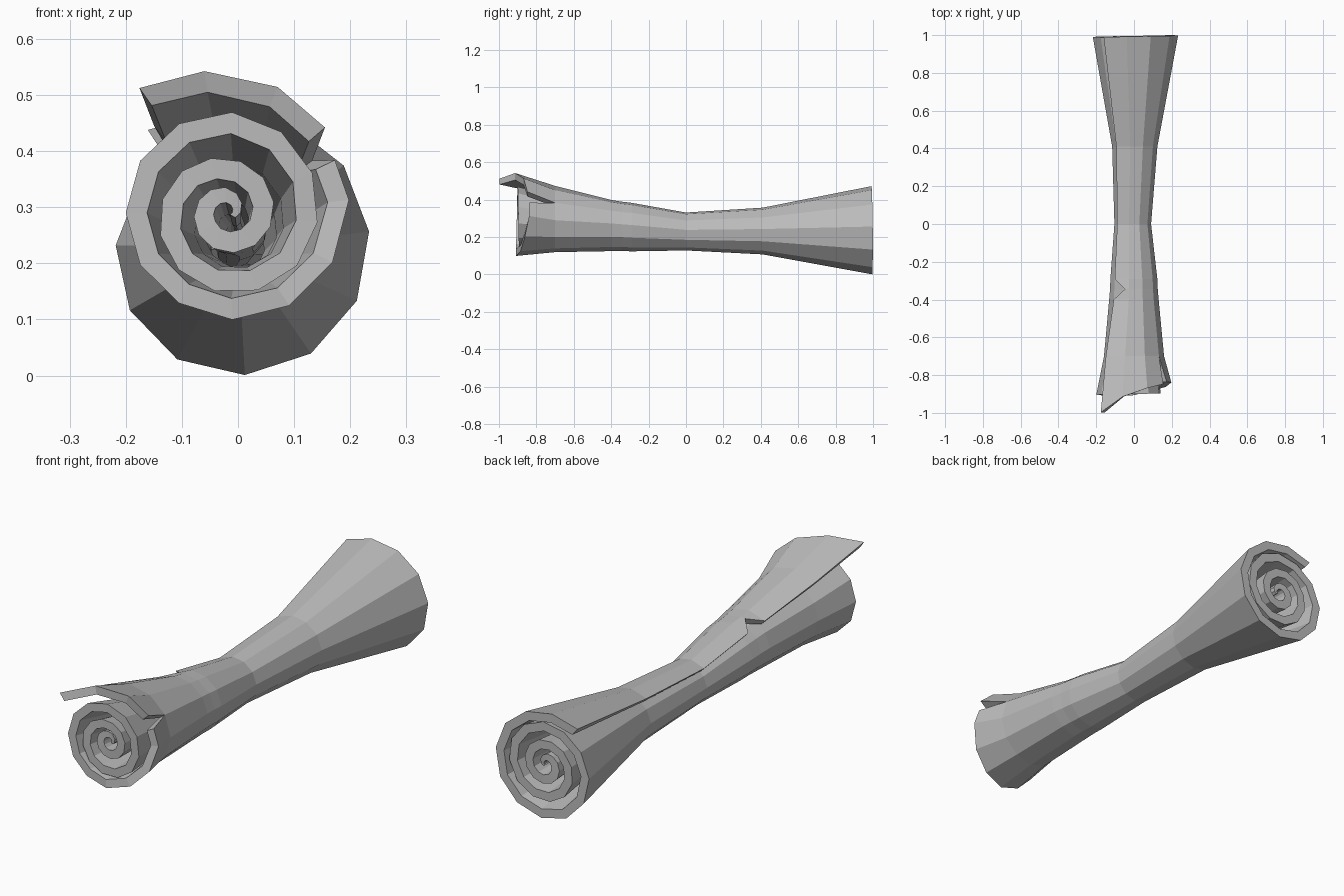
import bpy
import bmesh
from math import sin, cos, radians

if "Cube" in bpy.data.objects:
    bpy.data.objects.remove(bpy.data.objects["Cube"], do_unlink=True)

paper = bpy.data.materials.new("grey parchment")
paper.use_nodes = True
grey = (0.5, 0.5, 0.5, 1)
paper.diffuse_color = grey
paper.node_tree.nodes["Principled BSDF"].inputs["Base Color"].default_value = grey


def sample(table, t):
    """Linear interpolation in a list of (position, value)."""
    if t <= table[0][0]:
        return table[0][1]
    for (a, u), (b, v) in zip(table, table[1:]):
        if t <= b:
            return u + (v - u) * (t - a) / (b - a)
    return table[-1][1]


# Spiral radius against turns, from the loose outer edge to the core
FRONT = [(-.1, .272), (0, .25), (.3, .21), (.6, .18), (1, .18), (1.35, .157),
         (2, .097), (3, .045), (3.4, .012)]
BACK = [(-.12, .264), (0, .238), (.6, .23), (.75, .218), (.9, .197), (1.3, .175),
        (2, .115), (3, .05), (3.4, .012)]
# Uneven lengthwise trim of each end
FRONT_TRIM = [(-.1, -1), (0, -.885), (.2, -.83), (.35, -.87), (.5, -.91), (1, -.9),
              (2, -.885), (3.4, -.87)]
BACK_TRIM = [(-.1, .99), (.3, 1), (1, .985), (2, .99), (3.4, .975)]

# Cross-sections: y or trim, centre x, centre z, scale, thickness, profile, edge angle
SECTIONS = [
    (FRONT_TRIM, -.02, .29, 1, .038, FRONT, -35),
    (-.70, -.015, .272, .8, .034, FRONT, -38),
    (-.40, -.005, .259, .58, .026, BACK, -42),
    (-.345, -.005, .255, .56, .025, BACK, -18),
    (-.29, -.005, .251, .55, .024, BACK, -42),
    (0, -.01, .228, .43, .019, BACK, -44),
    (.41, 0, .23, .53, .024, BACK, -42),
    (BACK_TRIM, 0, .232, 1, .04, BACK, -38),
]

# Columns around the roll; the doubled one opens into a tear at the front
STEP, TURNS, TEAR = 31, 3.4, 3
columns = [-40 + STEP * k for k in range(int((TURNS * 360 + 40) / STEP) + 1)]
columns.insert(TEAR + 1, columns[TEAR])

bm = bmesh.new()
outer, inner = {}, {}
for i, (y, cx, cz, scale, thick, profile, edge) in enumerate(SECTIONS):
    for j, angle in enumerate(columns):
        if j == TEAR + 1 and i > 0:
            outer[i, j], inner[i, j] = outer[i, TEAR], inner[i, TEAR]
            continue
        if j == 0:
            angle = edge
        elif i == 0 and j == TEAR:
            angle -= 4
        elif i == 0 and j == TEAR + 1:
            angle += 11
        t = angle / 360
        r = sample(profile, t) * scale
        if i == 0 and j == TEAR + 1:
            r -= .012
        depth = sample(y, t) if isinstance(y, list) else y
        s, c = sin(radians(angle)), cos(radians(angle))
        for layer, rr in ((outer, r), (inner, r - min(thick, r * .6))):
            layer[i, j] = bm.verts.new((cx + rr * s, depth, cz + rr * c))

# Sheet faces on both sides, then rim walls along every open edge
borders = {}
for i in range(len(SECTIONS) - 1):
    for j in range(len(columns) - 1):
        if j == TEAR:
            continue
        loop = [(i, j), (i, j + 1), (i + 1, j + 1), (i + 1, j)]
        bm.faces.new([outer[k] for k in loop])
        bm.faces.new([inner[k] for k in reversed(loop)])
        for a, b in zip(loop, loop[1:] + loop[:1]):
            pair = frozenset((outer[a], outer[b]))
            if pair in borders:
                borders[pair] = None
            else:
                borders[pair] = (a, b)
for border in borders.values():
    if border:
        a, b = border
        bm.faces.new((outer[b], outer[a], inner[a], inner[b]))

bmesh.ops.recalc_face_normals(bm, faces=bm.faces)
mesh = bpy.data.meshes.new("rolled_sheet")
bm.to_mesh(mesh)
bm.free()
mesh.materials.append(paper)
sheet = bpy.data.objects.new("rolled_sheet", mesh)
bpy.context.scene.collection.objects.link(sheet)
